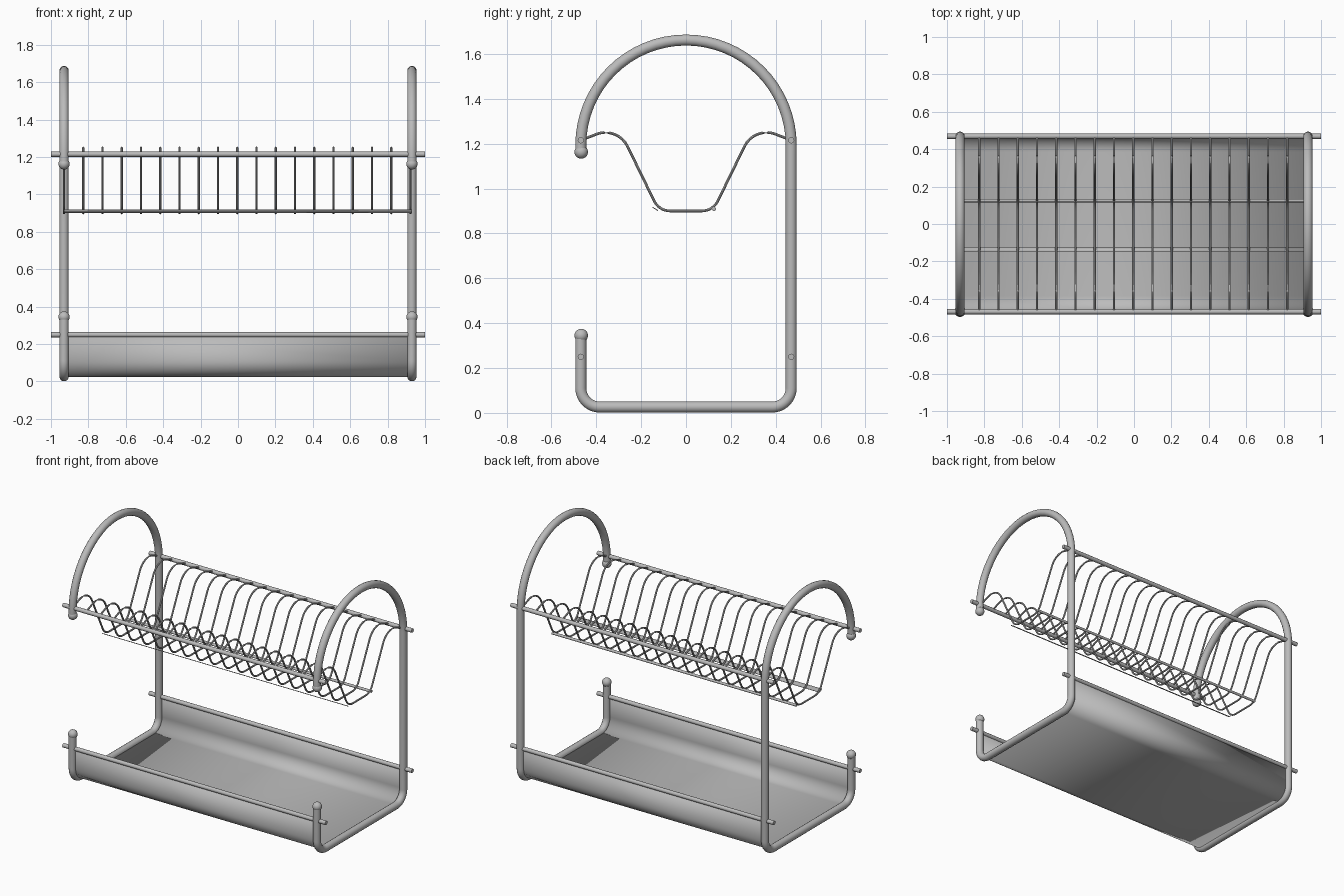
import bpy, bmesh, math
from mathutils import Vector

cube = bpy.data.objects.get("Cube")
if cube:
    bpy.data.objects.remove(cube, do_unlink=True)

steel = bpy.data.materials.new("brushed_grey_steel")
steel.use_nodes = True
GREY = (0.5, 0.5, 0.5, 1)
steel.diffuse_color = GREY
steel.node_tree.nodes["Principled BSDF"].inputs["Base Color"].default_value = GREY


def fillet(corners, steps=8):
    """Round a (y, z, radius) polyline into a list of (y, z) points."""
    pts = [Vector(c[:2]) for c in corners]
    path = [pts[0]]
    for i in range(1, len(pts) - 1):
        p, r = pts[i], corners[i][2]
        a, b = (pts[i - 1] - p).normalized(), (pts[i + 1] - p).normalized()
        half = a.angle(b) / 2
        centre = p + (a + b).normalized() * (r / math.sin(half))
        start = p + a * (r / math.tan(half)) - centre
        sweep = start.angle_signed(p + b * (r / math.tan(half)) - centre)
        for k in range(steps + 1):
            t = -sweep * k / steps
            q = centre + Vector((start.x * math.cos(t) - start.y * math.sin(t),
                                 start.x * math.sin(t) + start.y * math.cos(t)))
            if (q - path[-1]).length > 1e-4:
                path.append(q)
    path.append(pts[-1])
    return path


def add_mesh(name, mesh):
    ob = bpy.data.objects.new(name, mesh)
    bpy.context.collection.objects.link(ob)
    mesh.materials.clear()
    mesh.materials.append(steel)
    bpy.ops.object.select_all(action='DESELECT')
    ob.select_set(True)
    bpy.context.view_layer.objects.active = ob
    bpy.ops.object.shade_smooth_by_angle(angle=math.radians(40))
    return ob


def tube(name, points, radius, res=3):
    """Round bar swept along 3D points."""
    cu = bpy.data.curves.new(name, 'CURVE')
    cu.dimensions = '3D'
    cu.bevel_depth, cu.bevel_resolution, cu.use_fill_caps = radius, res, True
    sp = cu.splines.new('POLY')
    sp.points.add(len(points) - 1)
    for sp_pt, p in zip(sp.points, points):
        sp_pt.co = (*p, 1)
    tmp = bpy.data.objects.new(name + "_path", cu)
    bpy.context.collection.objects.link(tmp)
    dg = bpy.context.evaluated_depsgraph_get()
    mesh = bpy.data.meshes.new_from_object(tmp.evaluated_get(dg))
    bpy.data.objects.remove(tmp, do_unlink=True)
    return add_mesh(name, mesh)


def sheet(name, profile, half_width):
    """Thin sheet: a (y, z) profile stretched along x."""
    bm = bmesh.new()
    rows = [[bm.verts.new((x, y, z)) for x in (-half_width, half_width)]
            for y, z in profile]
    for a, b in zip(rows, rows[1:]):
        bm.faces.new((a[0], a[1], b[1], b[0]))
    mesh = bpy.data.meshes.new(name)
    bm.to_mesh(mesh)
    bm.free()
    ob = add_mesh(name, mesh)
    mod = ob.modifiers.new("thickness", 'SOLIDIFY')
    mod.thickness, mod.offset = 0.004, 0
    return ob


def ball(name, loc, radius):
    bm = bmesh.new()
    bmesh.ops.create_uvsphere(bm, u_segments=20, v_segments=12, radius=radius)
    bmesh.ops.translate(bm, vec=loc, verts=bm.verts)
    mesh = bpy.data.meshes.new(name)
    bm.to_mesh(mesh)
    bm.free()
    return add_mesh(name, mesh)


D = 0.469        # half depth to the tube centres
SIDE = 0.93      # x of the side frames
LOW = 0.026      # height of the bottom bar

# Side frames: open hooks with ball ends
frame = fillet([(-D, 1.165, 0), (-D, 1.662, D), (D, 1.662, D),
                (D, LOW, 0.085), (-D, LOW, 0.085), (-D, 0.345, 0)], 16)
for side, s in (("left", 1), ("right", -1)):
    tube(side + "_frame", [(s * SIDE, y, z) for y, z in frame], 0.025, 5)
    ball(side + "_upper_ball", (s * SIDE, -D + 0.002, 1.163), 0.03)
    ball(side + "_lower_ball", (s * SIDE, -D + 0.002, 0.345), 0.03)

# Long cross rods
for level, z in (("upper", 1.215), ("lower", 0.25)):
    for place, y in (("front", -D), ("back", D)):
        tube(f"{level}_{place}_rod", [(-1, y, z), (1, y, z)], 0.014, 4)

# Drip tray with curved front and back walls
sheet("drip_tray", fillet([(-D, 0.25, 0), (-D, LOW, 0.085),
                           (D, LOW, 0.085), (D, 0.25, 0)], 12), 0.92)

# Row of bent plate wires
half = [(-D, 1.215, 0), (-0.38, 1.25, 0.12), (-0.291, 1.25, 0.11), (-0.12, 0.9, 0.08)]
wire = fillet(half + [(-y, z, r) for y, z, r in reversed(half)], 6)
COUNT = 19
for i in range(COUNT):
    x = -SIDE + i * 1.852 / (COUNT - 1)
    tube(f"plate_wire_{i + 1}", [(x, y, z) for y, z in wire], 0.006, 2)

# Supports under the plate wires
tube("back_wire_support", [(-SIDE, 0.125, 0.909), (SIDE, 0.125, 0.909)], 0.009)
sheet("front_wire_support", [(-0.15, 0.917), (-0.125, 0.902)], SIDE)
